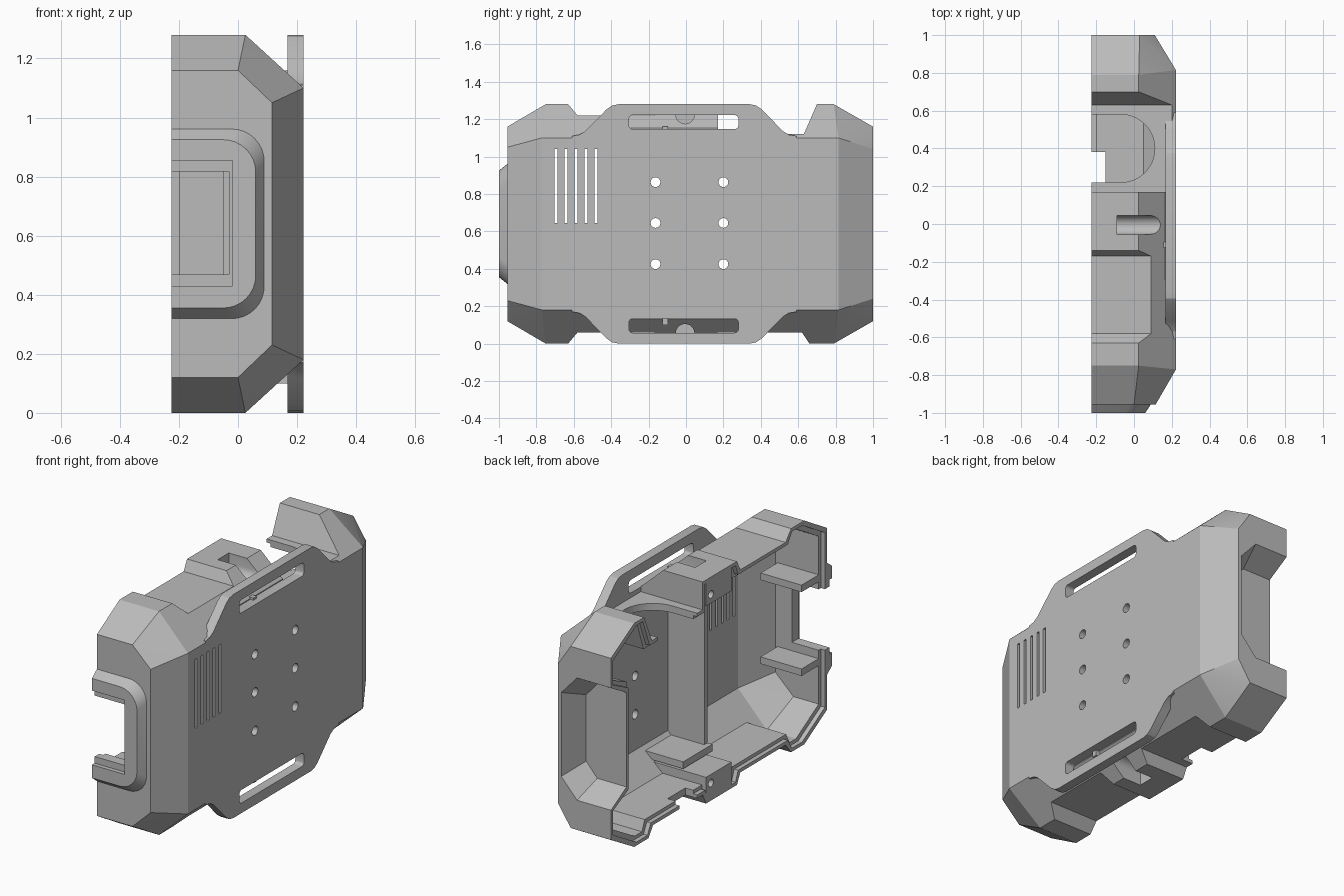
import bpy, bmesh
from math import sin, cos, pi, radians
from mathutils import Vector

if "Cube" in bpy.data.objects:
    bpy.data.objects.remove(bpy.data.objects["Cube"])

grey = bpy.data.materials.new("plain grey")
grey.use_nodes = True
grey.diffuse_color = (0.5, 0.5, 0.5, 1)
grey.node_tree.nodes["Principled BSDF"].inputs["Base Color"].default_value = (0.5, 0.5, 0.5, 1)

H = 1.28          # overall height
OPEN = -0.225     # open face of the shell
BACK = 0.222      # outer face of the plate
WALL = 0.04


def finish(name, bm):
    bmesh.ops.recalc_face_normals(bm, faces=bm.faces)
    mesh = bpy.data.meshes.new(name)
    bm.to_mesh(mesh)
    bm.free()
    mesh.materials.append(grey)
    ob = bpy.data.objects.new(name, mesh)
    bpy.context.collection.objects.link(ob)
    return ob


def hull(name, points):
    bm = bmesh.new()
    verts = [bm.verts.new(p) for p in points]
    res = bmesh.ops.convex_hull(bm, input=verts)
    junk = [v for v in res["geom_interior"] + res["geom_unused"] if isinstance(v, bmesh.types.BMVert)]
    bmesh.ops.delete(bm, geom=list(set(junk)), context='VERTS')
    bmesh.ops.dissolve_limit(bm, angle_limit=radians(0.5), verts=bm.verts, edges=bm.edges)
    return finish(name, bm)


def prism(name, profile, axis, lo, hi):
    """Extrude a 2D profile along x (y,z), y (x,z) or z (x,y)."""
    def place(p, d):
        c = list(p)
        c.insert("xyz".index(axis), d)
        return Vector(c)
    bm = bmesh.new()
    face = bm.faces.new([bm.verts.new(place(p, lo)) for p in profile])
    ext = bmesh.ops.extrude_face_region(bm, geom=[face])
    move = place((0, 0), hi - lo)
    bmesh.ops.translate(bm, vec=move, verts=[v for v in ext["geom"] if isinstance(v, bmesh.types.BMVert)])
    return finish(name, bm)


def box(name, x0, x1, y0, y1, z0, z1):
    return prism(name, [(x0, y0), (x1, y0), (x1, y1), (x0, y1)], "z", z0, z1)


def circle(a, b, r, n=24):
    return [(a + r * cos(2 * pi * i / n), b + r * sin(2 * pi * i / n)) for i in range(n)]


def rounded(a0, a1, b0, b1, r, n=8):
    pts = []
    for k, (a, b) in enumerate([(a1 - r, b1 - r), (a0 + r, b1 - r), (a0 + r, b0 + r), (a1 - r, b0 + r)]):
        for i in range(n + 1):
            t = (k + i / n) * pi / 2
            pts.append((a + r * cos(t), b + r * sin(t)))
    return pts


def combine(ob, tool, op='DIFFERENCE'):
    mod = ob.modifiers.new(op, 'BOOLEAN')
    mod.operation, mod.object, mod.solver = op, tool, 'EXACT'
    bpy.context.view_layer.objects.active = ob
    bpy.ops.object.modifier_apply(modifier=mod.name)
    bpy.data.objects.remove(tool)


def flip(z, low):
    return H - z if low else z


# Chamfered case volume, inset by t and extended to x0
def case_volume(name, t, x0):
    pts = []
    for low in (False, True):
        for y, x, z in [(-0.955, x0, 1.16), (-0.955, 0, 1.16), (-0.955, 0.115, 1.05),
                        (-0.75, x0, H), (-0.75, 0.025, H), (0.79, x0, H), (0.79, 0.025, H),
                        (1, x0, 1.16), (1, 0.03, 1.16), (1, 0.11, 1.04),
                        (-0.77, BACK, 1.1), (0.815, BACK, 1.1)]:
            pts.append((x - t, y + (t if y < 0 else -t), flip(z - t, low)))
    return hull(name, pts)


# Notches between the corner bulges and the centre blocks
def cut_notches(ob, g):
    for low, a, b, c, d, z in [(False, -0.63, -0.58, -0.17, -0.14, 1.22),
                               (False, 0.17, 0.17, 0.63, 0.70, 1.12),
                               (True, -0.63, -0.58, -0.17, -0.14, 1.22),
                               (True, 0.14, 0.17, 0.62, 0.66, 1.22)]:
        prof = [(a - g, 1.4), (a - g, H), (b - g, z - g), (c + g, z - g), (d + g, H), (d + g, 1.4)]
        combine(ob, prism("notch", [(y, flip(v, low)) for y, v in prof], "x", -0.5, 0.4))


# Faceted recess in the rear end
def cut_recess(ob, g):
    pts = []
    for low in (False, True):
        for y, side, inner, mid, top in [(1.0, 0.09, -0.01, 0.88, 0.99), (1.1, 0.09, -0.01, 0.88, 0.99),
                                         (0.86 - g, 0.03, -0.04, 0.83, 0.91)]:
            for x, z in [(side + g, mid), (inner + g, top + g), (-0.5, top + g)]:
                pts.append((x, y, flip(z, low)))
    combine(ob, hull("recess", pts))


# Outer body
shell = case_volume("case_shell", 0, OPEN)
cut_notches(shell, 0)
cut_recess(shell, 0)

# Strap grooves in the centre blocks
for low in (False, True):
    arc = [(-0.005 + 0.05 * cos(t * pi / 12), 1.225 + 0.05 * sin(t * pi / 12)) for t in range(12, 25)]
    prof = [(-0.055, 1.4)] + arc + [(0.045, 1.4)]
    combine(shell, prism("groove", [(y, flip(z, low)) for y, z in prof], "x", -0.09, 0.4))

# Raised bezel on the front end
bezel_pts = []
for y, x1, m in [(-1.0, 0.06, 0.355), (-0.985, 0.067, 0.345), (-0.965, 0.08, 0.327),
                 (-0.95, 0.092, 0.315), (-0.93, 0.092, 0.315)]:
    for x, z in rounded(-0.6, x1, m, H - m, 0.11):
        bezel_pts.append((max(x, OPEN), y, z))
combine(shell, hull("bezel", bezel_pts), 'UNION')

# Back plate with curved shoulders
half = [(0, H), (0.35, H), (0.385, 1.273), (0.415, 1.252), (0.5, 1.165), (0.53, 1.135), (0.56, 1.117), (0.6, 1.11)]
upper = [(-y - 0.01, z) for y, z in reversed(half[1:])] + [(y - 0.01, z) for y, z in half[1:]]
combine(shell, prism("plate", upper + [(y, H - z) for y, z in reversed(upper)], "x", 0.167, BACK), 'UNION')

# Hollow interior, leaving walls around notches, recess and screw blocks
cavity = case_volume("cavity", WALL, -0.4)
cut_notches(cavity, WALL)
cut_recess(cavity, WALL)
for low in (False, True):
    z0, z1 = sorted((flip(1.13, low), flip(1.4, low)))
    combine(cavity, box("block_core", -0.5, 0.4, -0.09, 0.14, z0, z1))
combine(shell, cavity)

# Stepped lip around the open rim
lip = case_volume("lip", 0.02, -0.4)
cut_notches(lip, 0.02)
cut_recess(lip, 0.02)
for low in (False, True):
    z0, z1 = sorted((flip(1.13, low), flip(1.4, low)))
    combine(lip, box("lip_core", -0.5, 0.4, -0.09, 0.14, z0, z1))
combine(lip, box("lip_limit", -0.2, 0.5, -1.2, 1.2, -0.2, 1.5))
combine(shell, lip)

# Front window with a step
combine(shell, box("window_step", -0.5, -0.018, -1.1, -0.975, 0.43, 0.855))
combine(shell, box("window", -0.5, -0.03, -1.1, -0.85, 0.468, 0.817))

# Round opening in the roof and port in the floor
roof = [(-0.5, 0.22)] + [(-0.07 + 0.18 * cos(t * pi / 24), 0.4 + 0.18 * sin(t * pi / 24))
                         for t in range(-12, 13)] + [(-0.5, 0.58)]
combine(shell, prism("roof_opening", roof, "z", 1.0, 1.2))
combine(shell, box("floor_port", -0.5, -0.15, 0.22, 0.38, -0.1, 0.2))

# Strap slots, vents, mounting holes and screw holes
for low in (False, True):
    z0, z1 = sorted((flip(1.147, low), flip(1.222, low)))
    combine(shell, prism("strap_slot", rounded(-0.305, 0.28, z0, z1, 0.02, 4), "x", 0.165, 0.4))
    combine(shell, prism("screw_hole", circle(0.095, flip(1.18, low), 0.022, 16), "x", -0.4, -0.1))
for i in range(5):
    y = -0.695 + 0.0535 * i
    combine(shell, box("vent", 0.1, 0.4, y - 0.009, y + 0.009, 0.645, 1.04))
for y in (-0.163, 0.2):
    for z in (0.425, 0.645, 0.863):
        combine(shell, prism("mount_hole", circle(y, z, 0.026), "x", 0.1, 0.4))

# Interior divider, shelf and window ledges
parts = [shell,
         box("divider_wall", -0.05, 0.185, -0.125, -0.095, 0.1, 1.16),
         box("inner_shelf", -0.08, 0.185, -0.125, 0.14, 0.16, 0.2),
         box("upper_window_ledge", -0.2, 0.06, -0.93, -0.76, 0.86, 0.9),
         box("lower_window_ledge", -0.2, 0.06, -0.93, -0.76, 0.38, 0.42)]

bpy.ops.object.select_all(action='DESELECT')
for ob in parts:
    ob.select_set(True)
bpy.context.view_layer.objects.active = shell
bpy.ops.object.shade_smooth_by_angle(angle=radians(20))
